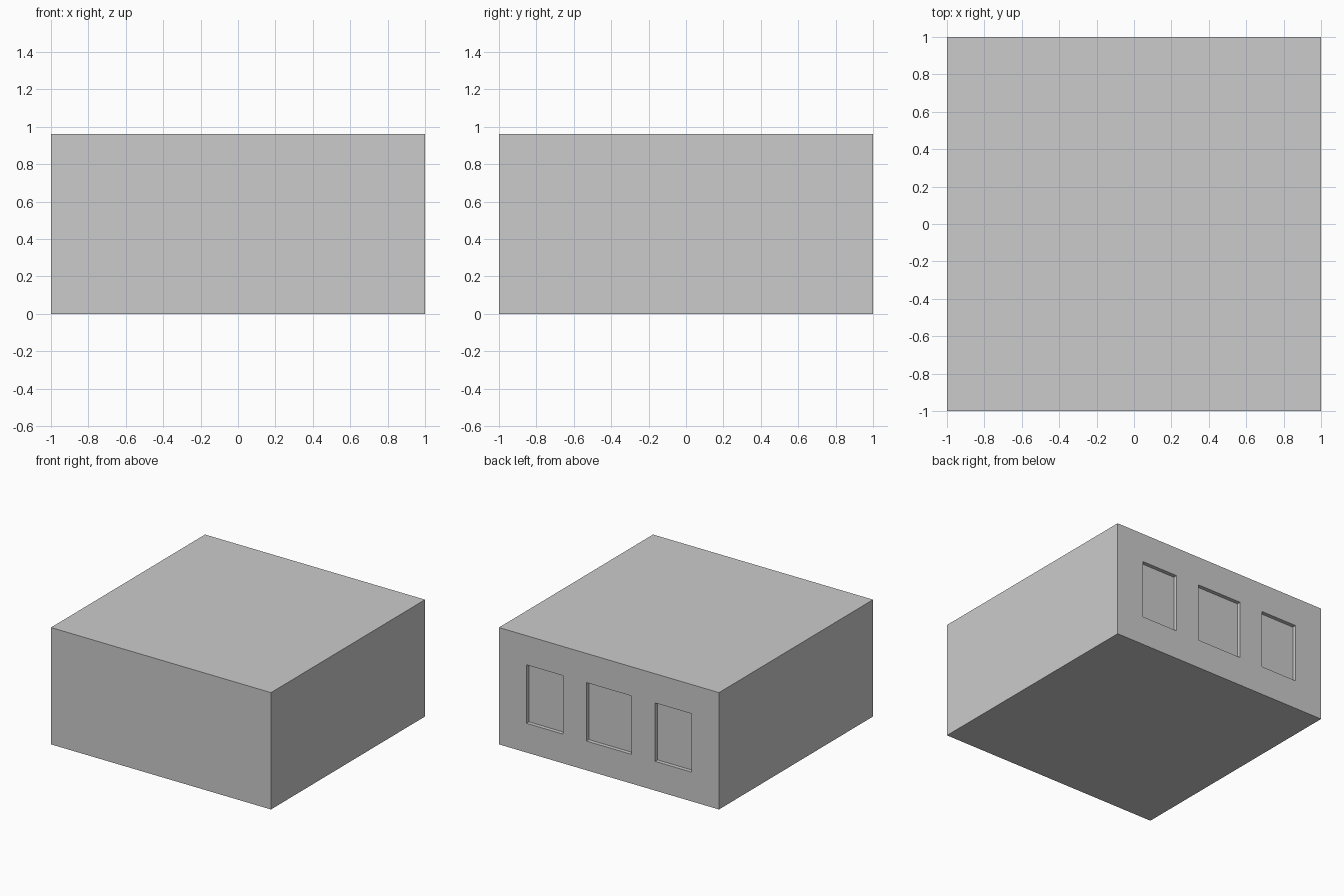
import bpy

if "Cube" in bpy.data.objects:
    bpy.data.objects.remove(bpy.data.objects["Cube"])

HEIGHT = 0.96
RECESS = 0.032


def box(name, x0, x1, y0, y1, z0, z1):
    bpy.ops.mesh.primitive_cube_add(
        size=1, location=((x0 + x1) / 2, (y0 + y1) / 2, (z0 + z1) / 2))
    ob = bpy.context.object
    ob.name = name
    ob.scale = (x1 - x0, y1 - y0, z1 - z0)
    bpy.ops.object.transform_apply(location=False, rotation=False, scale=True)
    return ob


# Main solid block
block = box("building_block", -1, 1, -1, 1, 0, HEIGHT)

# Three shallow window recesses in the back wall
windows = {"left": (-0.75, -0.42), "middle": (-0.205, 0.205), "right": (0.42, 0.75)}
for side, (x0, x1) in windows.items():
    cutter = box(f"{side}_window_cutter", x0, x1, 1 - RECESS, 1.1, 0.24, 0.72)
    cutter.hide_render = True
    cutter.hide_set(True)
    cut = block.modifiers.new(f"{side}_window", 'BOOLEAN')
    cut.operation = 'DIFFERENCE'
    cut.solver = 'EXACT'
    cut.object = cutter
